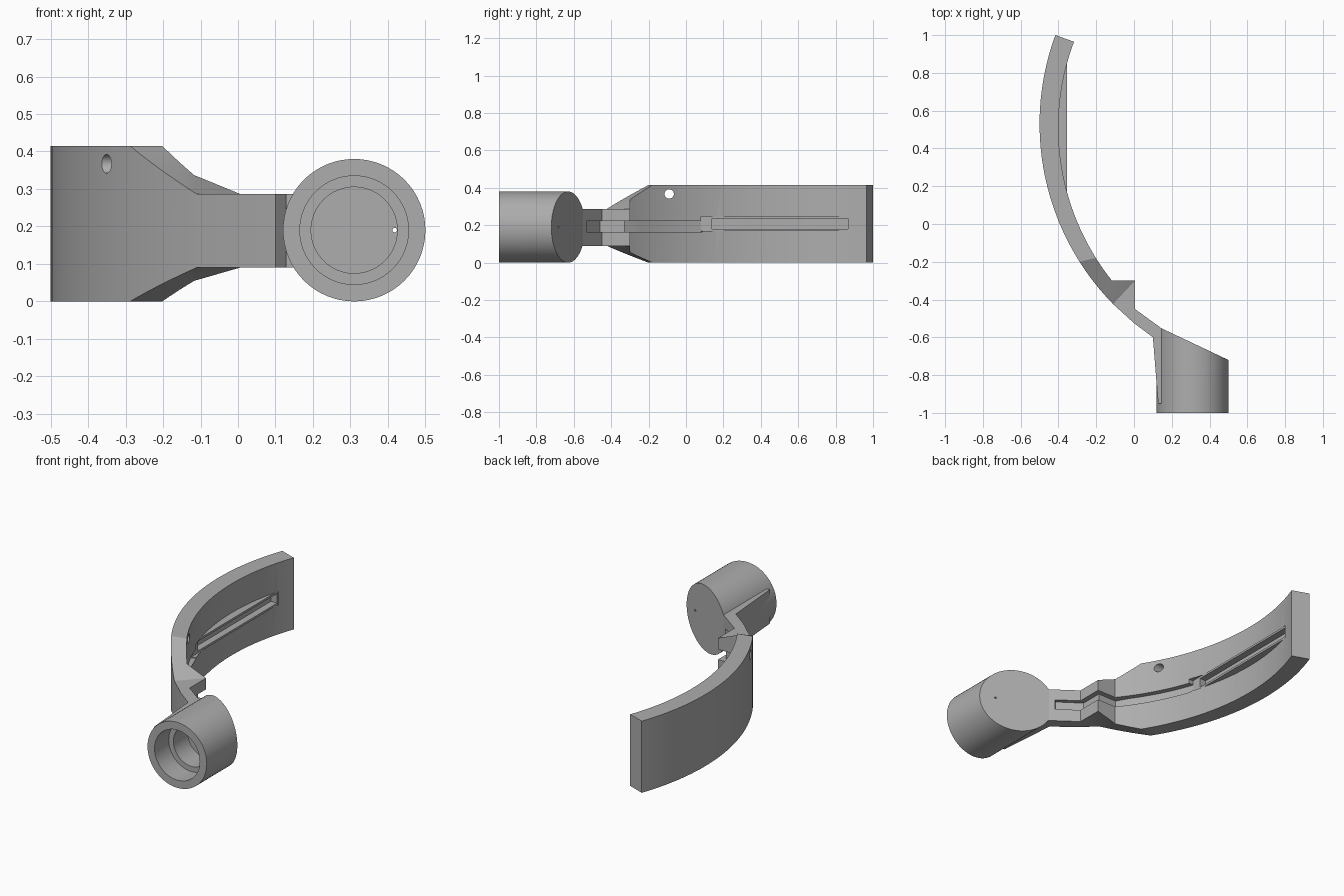
import bpy, bmesh
from math import sin, cos
from mathutils import Vector

cube = bpy.data.objects.get("Cube")
if cube:
    bpy.data.objects.remove(cube, do_unlink=True)

grey = bpy.data.materials.new("plain grey")
grey.use_nodes = True
grey.diffuse_color = (0.42, 0.42, 0.42, 1)
grey.node_tree.nodes["Principled BSDF"].inputs["Base Color"].default_value = (0.42, 0.42, 0.42, 1)


def finish(name, bm):
    bmesh.ops.recalc_face_normals(bm, faces=bm.faces)
    mesh = bpy.data.meshes.new(name)
    bm.to_mesh(mesh)
    bm.free()
    mesh.materials.append(grey)
    obj = bpy.data.objects.new(name, mesh)
    bpy.context.collection.objects.link(obj)
    return obj


def rod(name, start, end, radius, segments=32):
    start, end = Vector(start), Vector(end)
    axis = end - start
    bm = bmesh.new()
    bmesh.ops.create_cone(bm, cap_ends=True, segments=segments, radius1=radius,
                          radius2=radius, depth=axis.length)
    turn = axis.to_track_quat('Z', 'Y')
    for v in bm.verts:
        v.co = turn @ v.co + (start + end) / 2
    return finish(name, bm)


def prism(name, outline, low, high):
    bm = bmesh.new()
    base = bm.faces.new([bm.verts.new((x, y, low)) for x, y in outline])
    out = bmesh.ops.extrude_face_region(bm, geom=[base])
    for v in out["geom"]:
        if isinstance(v, bmesh.types.BMVert):
            v.co.z = high
    return finish(name, bm)


def box(name, x0, x1, y0, y1, z0, z1):
    return prism(name, [(x0, y0), (x1, y0), (x1, y1), (x0, y1)], z0, z1)


def cut(obj, cutters):
    bpy.context.view_layer.objects.active = obj
    for c in cutters:
        mod = obj.modifiers.new("cut", 'BOOLEAN')
        mod.operation = 'DIFFERENCE'
        mod.solver = 'EXACT'
        mod.object = c
        bpy.ops.object.modifier_apply(modifier=mod.name)


def outer(a):
    return 0.864 - 1.364 * cos(a), 0.53 + 1.364 * sin(a)


def inner(a, r=1.3):
    return 0.9 - r * cos(a), 0.51 + r * sin(a)


def mix(a, b, t):
    return a + (b - a) * t


# Stations along the arm: outer point, inner point, narrowing of each edge
stations = []
for i in range(33):
    t = i / 32
    stations.append((outer(mix(0.352, -0.565, t)), inner(mix(0.3575, -0.559, t)), 0, 0))
for i in range(1, 9):
    t = i / 8
    stations.append((outer(mix(-0.565, -0.7745, t)), inner(mix(-0.559, -0.6725, t)), t, 0.61 * t))
stations += [
    (outer(-0.7745), (0.005, -0.3), 1, 1),
    ((0.0, -0.525), (0.005, -0.45), 1, 1),
    ((0.1, -0.6), (0.152, -0.557), 1, 1),
    ((0.128, -0.95), (0.158, -0.95), 1, 1),
]

# Curved arm with tapering neck, lofted through the stations
bm = bmesh.new()
rings = []
for po, pi, ko, ki in stations:
    rings.append([bm.verts.new((*p, z)) for p, z in (
        (po, 0.09 * ko), (pi, 0.09 * ki),
        (pi, 0.415 - 0.128 * ki), (po, 0.415 - 0.128 * ko))])
for a, b in zip(rings, rings[1:]):
    for j in range(4):
        k = (j + 1) % 4
        bm.faces.new((a[j], a[k], b[k], b[j]))
bm.faces.new(rings[0])
bm.faces.new(rings[-1])
bmesh.ops.remove_doubles(bm, verts=bm.verts, dist=0.0001)
arm = finish("curved_arm", bm)

# Straight rail on the inside of the arm
rail = box("straight_rail", -0.42, -0.355, 0.15, 0.87, 0.168, 0.247)

# Barrel with a slanted closed back
barrel = rod("socket_barrel", (0.31, -1, 0.19), (0.31, -0.4, 0.19), 0.19, 64)
bm = bmesh.new()
bm.from_mesh(barrel.data)
res = bmesh.ops.bisect_plane(bm, geom=bm.verts[:] + bm.edges[:] + bm.faces[:],
                             plane_co=(0.12, -0.54, 0), plane_no=(0.18, 0.38, 0),
                             clear_outer=True)
bmesh.ops.contextual_create(bm, geom=[e for e in res["geom_cut"]
                                      if isinstance(e, bmesh.types.BMEdge)])
bmesh.ops.recalc_face_normals(bm, faces=bm.faces)
bm.to_mesh(barrel.data)
bm.free()

# Cutters: stepped bore, cable passage, pin hole
wide_bore = rod("wide_bore_cutter", (0.31, -1.1, 0.19), (0.31, -0.87, 0.19), 0.145, 64)
deep_bore = rod("deep_bore_cutter", (0.31, -1.1, 0.19), (0.31, -0.74, 0.19), 0.115, 64)
passage = rod("passage_cutter", (0.06, -0.515, 0.19), (0.285, -0.765, 0.19), 0.0275)
pin = rod("pin_cutter", (0.418, -0.8, 0.19), (0.418, -0.5, 0.19), 0.006, 12)

# Cutter for the cable groove that follows the inner side
floor = [(0.1, -0.548), (-0.025, -0.46), (-0.025, -0.33), (-0.145, -0.33)]
floor += [inner(mix(-0.62, -0.33, i / 12), 1.33) for i in range(13)]
lid = [(0.16, -0.5), (0.05, -0.42), (0.05, -0.25), (-0.09, -0.25)]
lid += [inner(mix(-0.62, -0.33, i / 12), 1.2) for i in range(13)]
groove = prism("groove_cutter", floor + lid[::-1], 0.163, 0.222)

# Cutters for the rail slot and its seat
seat = box("seat_cutter", -0.355, -0.2, 0.08, 0.87, 0.168, 0.247)
slot = box("slot_cutter", -0.395, -0.2, 0.14, 0.865, 0.18, 0.235)

# Cutters for the counterbored screw holes
screws = []
for z in (0.048, 0.367):
    screws.append(rod("screw_cutter", (-0.6, -0.09, z), (-0.1, -0.09, z), 0.025))
    screws.append(rod("counterbore_cutter", (-0.295, -0.09, z), (0, -0.09, z), 0.055))

cut(arm, [groove, passage, seat, slot] + screws)
cut(rail, [slot])
cut(barrel, [wide_bore, deep_bore, passage, pin])
for c in [wide_bore, deep_bore, passage, pin, groove, seat, slot] + screws:
    bpy.data.objects.remove(c, do_unlink=True)

# Smooth curved walls, keep edges crisp
bpy.ops.object.select_all(action='DESELECT')
for obj in (arm, rail, barrel):
    obj.select_set(True)
bpy.context.view_layer.objects.active = arm
bpy.ops.object.shade_smooth_by_angle(angle=0.4)
